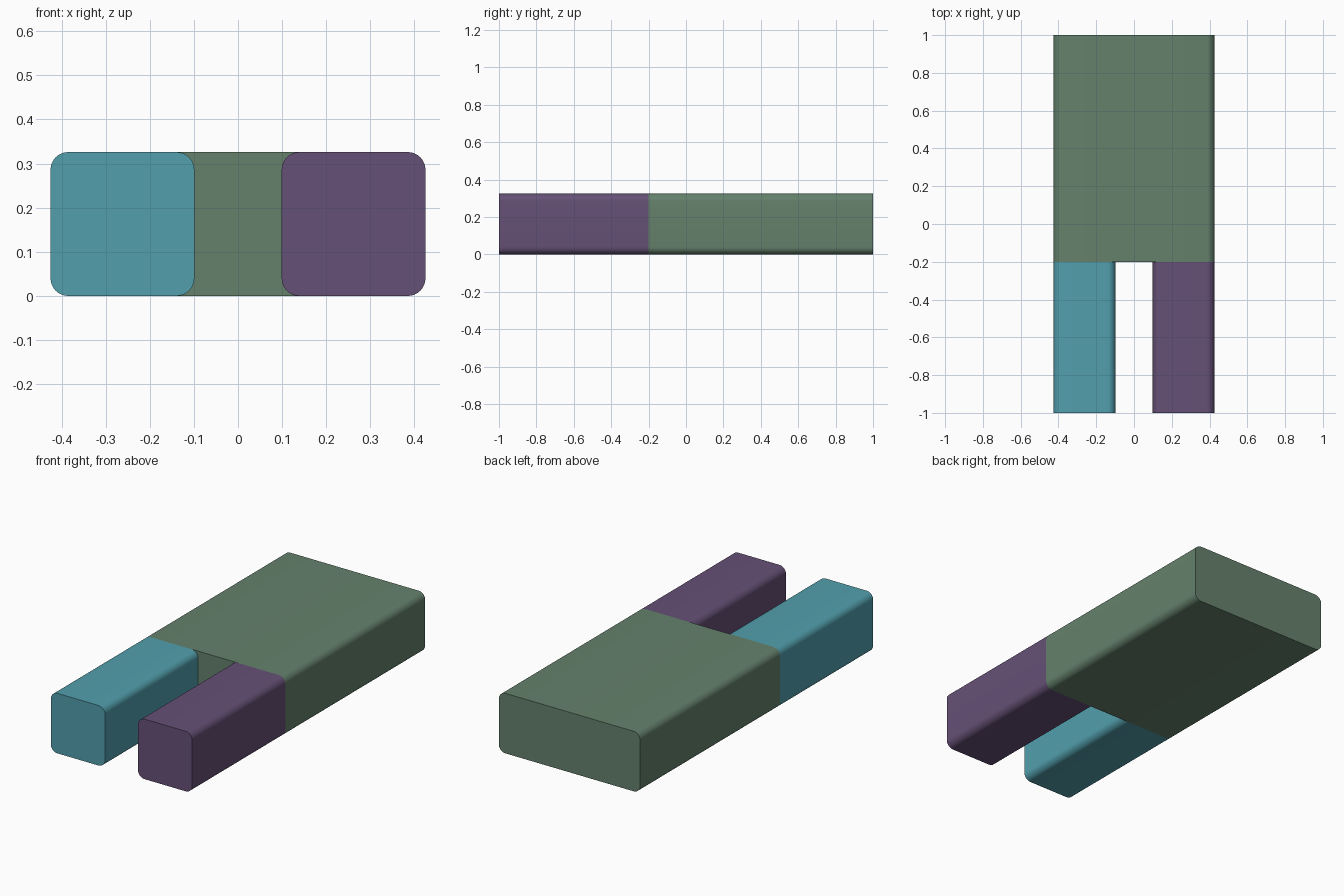
import bpy, bmesh, math

if "Cube" in bpy.data.objects:
    bpy.data.objects.remove(bpy.data.objects["Cube"])

HEIGHT, RADIUS, SEGMENTS = 0.326, 0.04, 8


def rounded_bar(name, x0, x1, y0, y1, color):
    """Rounded-rectangle profile in XZ, extruded along Y with flat ends."""
    bm = bmesh.new()
    corners = [(x1 - RADIUS, HEIGHT - RADIUS), (x0 + RADIUS, HEIGHT - RADIUS),
               (x0 + RADIUS, RADIUS), (x1 - RADIUS, RADIUS)]
    ring = []
    for i, (cx, cz) in enumerate(corners):
        for s in range(SEGMENTS + 1):
            a = math.pi / 2 * (i + s / SEGMENTS)
            ring.append(bm.verts.new((cx + RADIUS * math.cos(a), y0,
                                      cz + RADIUS * math.sin(a))))
    face = bm.faces.new(ring)
    ext = bmesh.ops.extrude_face_region(bm, geom=[face], use_keep_orig=True)
    for v in ext["geom"]:
        if isinstance(v, bmesh.types.BMVert):
            v.co.y = y1
    bmesh.ops.recalc_face_normals(bm, faces=bm.faces)
    mesh = bpy.data.meshes.new(name)
    bm.to_mesh(mesh)
    bm.free()
    obj = bpy.data.objects.new(name, mesh)
    bpy.context.collection.objects.link(obj)
    mat = bpy.data.materials.new(name + "_color")
    mat.diffuse_color = (*color, 1)
    mat.use_nodes = True
    mat.node_tree.nodes["Principled BSDF"].inputs["Base Color"].default_value = mat.diffuse_color
    mesh.materials.append(mat)
    # Smooth rounded edges, sharp end caps
    bpy.ops.object.select_all(action='DESELECT')
    obj.select_set(True)
    bpy.context.view_layer.objects.active = obj
    bpy.ops.object.shade_smooth_by_angle(angle=math.radians(30))


# Wide main block
rounded_bar("main_block", -0.425, 0.425, -0.2, 1.0, (0.13, 0.22, 0.15))

# Two prongs at the front
for name, side, color in (("left_prong", -1, (0.085, 0.35, 0.42)),
                          ("right_prong", 1, (0.13, 0.08, 0.18))):
    xs = sorted((side * 0.099, side * 0.425))
    rounded_bar(name, xs[0], xs[1], -1.0, -0.2, color)
